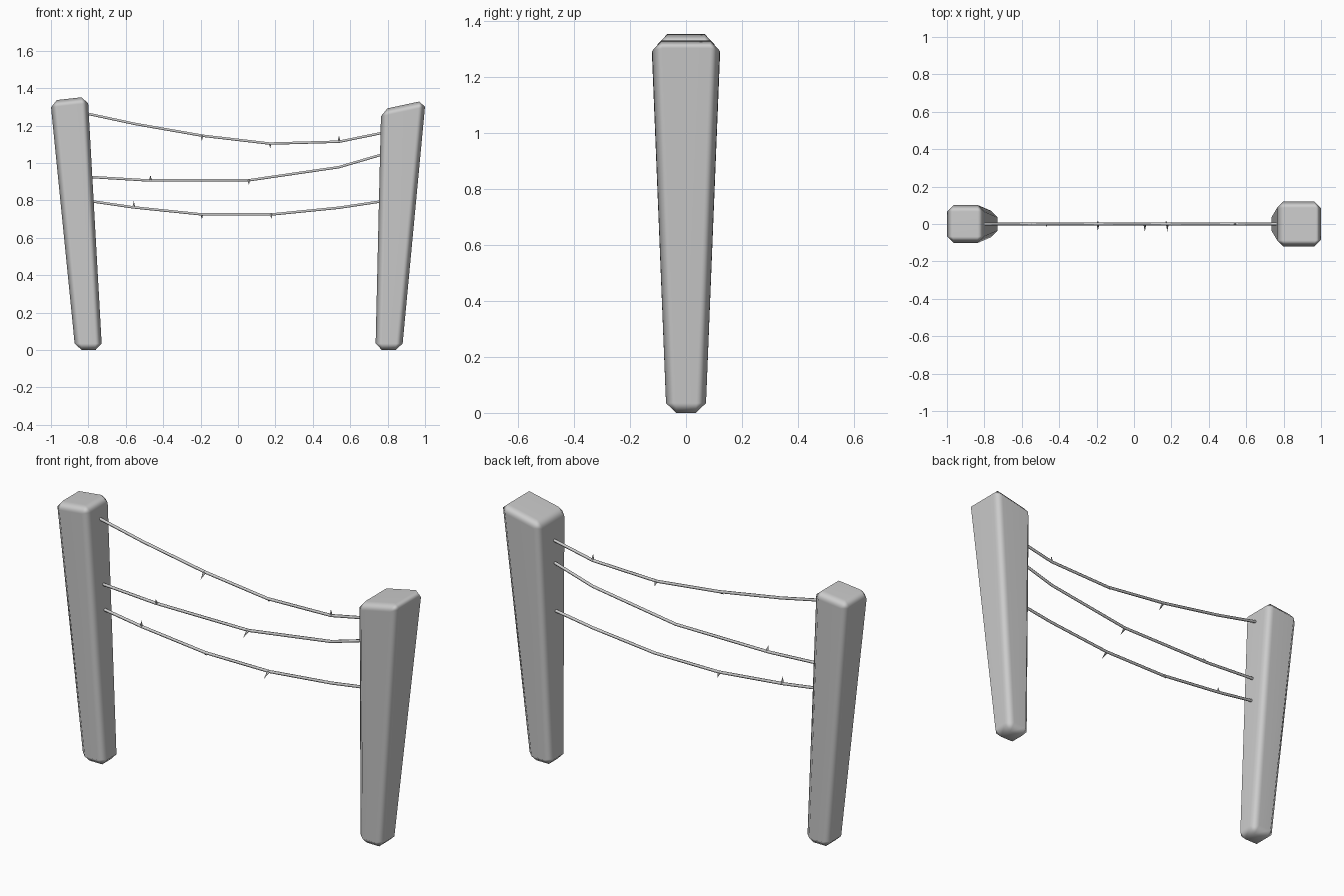
import bpy, bmesh
from mathutils import Vector

if "Cube" in bpy.data.objects:
    bpy.data.objects.remove(bpy.data.objects["Cube"])


def link(name, data):
    ob = bpy.data.objects.new(name, data)
    bpy.context.scene.collection.objects.link(ob)
    return ob


def post(name, bottom, top, y_bottom, y_top):
    """Tapered leaning block; bottom/top are (x, z) pairs of the front outline."""
    bm = bmesh.new()
    outline = [(p, y_bottom) for p in bottom] + [(p, y_top) for p in reversed(top)]
    front = [bm.verts.new((x, -y, z)) for (x, z), y in outline]
    back = [bm.verts.new((x, y, z)) for (x, z), y in outline]
    bm.faces.new(front)
    bm.faces.new(back[::-1])
    for i in range(4):
        j = (i + 1) % 4
        bm.faces.new((front[j], front[i], back[i], back[j]))
    bmesh.ops.recalc_face_normals(bm, faces=bm.faces)
    # chamfered edges, softly shaded
    bmesh.ops.bevel(bm, geom=bm.edges[:], offset=0.035, segments=1,
                    affect='EDGES', profile=0.5)
    for f in bm.faces:
        f.smooth = True
    me = bpy.data.meshes.new(name)
    bm.to_mesh(me)
    bm.free()
    ob = link(name, me)
    mod = ob.modifiers.new("weighted_normals", 'WEIGHTED_NORMAL')
    mod.weight = 80


def wire(name, points):
    """Sagging wire through (x, z) points."""
    cu = bpy.data.curves.new(name, 'CURVE')
    cu.dimensions = '3D'
    cu.bevel_depth = 0.0075
    cu.bevel_resolution = 1
    cu.use_fill_caps = True
    sp = cu.splines.new('POLY')
    sp.points.add(len(points) - 1)
    for p, (x, z) in zip(sp.points, points):
        p.co = (x, 0, z, 1)
    sp.use_smooth = True
    link(name, cu)


def barb(name, base, tip):
    """Small spike from the wire centre to its tip."""
    a, b = Vector(base), Vector(tip)
    d = b - a
    bm = bmesh.new()
    bmesh.ops.create_cone(bm, cap_ends=True, segments=5, radius1=0.008,
                          radius2=0.0, depth=d.length)
    me = bpy.data.meshes.new(name)
    bm.to_mesh(me)
    bm.free()
    ob = link(name, me)
    ob.rotation_mode = 'QUATERNION'
    ob.rotation_quaternion = d.to_track_quat('Z', 'Y')
    ob.location = (a + b) / 2


# Posts
post("left_post", [(-0.87, 0), (-0.727, 0)], [(-1.003, 1.333), (-0.803, 1.355)], 0.07, 0.102)
post("right_post", [(0.735, 0), (0.877, 0)], [(0.765, 1.285), (1.003, 1.336)], 0.07, 0.122)

# Wires
wire("top_wire", [(-0.82, 1.267), (-0.55, 1.209), (-0.19, 1.146), (0.17, 1.104),
                  (0.54, 1.114), (0.79, 1.165)])
wire("middle_wire", [(-0.80, 0.926), (-0.48, 0.907), (0.06, 0.908), (0.54, 0.978),
                     (0.785, 1.05)])
wire("bottom_wire", [(-0.80, 0.798), (-0.56, 0.763), (-0.19, 0.725), (0.18, 0.725),
                     (0.54, 0.761), (0.78, 0.797)])

# Barbs: x, wire z, tip y, tip z
barbs = [(-0.193, 1.146, -0.035, 1.118), (0.172, 1.104, 0.017, 1.08),
         (0.54, 1.114, -0.003, 1.148), (-0.468, 0.908, -0.016, 0.936),
         (0.058, 0.908, -0.04, 0.883), (-0.557, 0.763, -0.006, 0.798),
         (-0.193, 0.725, 0.017, 0.70), (0.178, 0.725, -0.04, 0.702)]
for i, (x, z, ty, tz) in enumerate(barbs):
    barb(f"barb_{i + 1}", (x, 0, z), (x, ty, tz))
